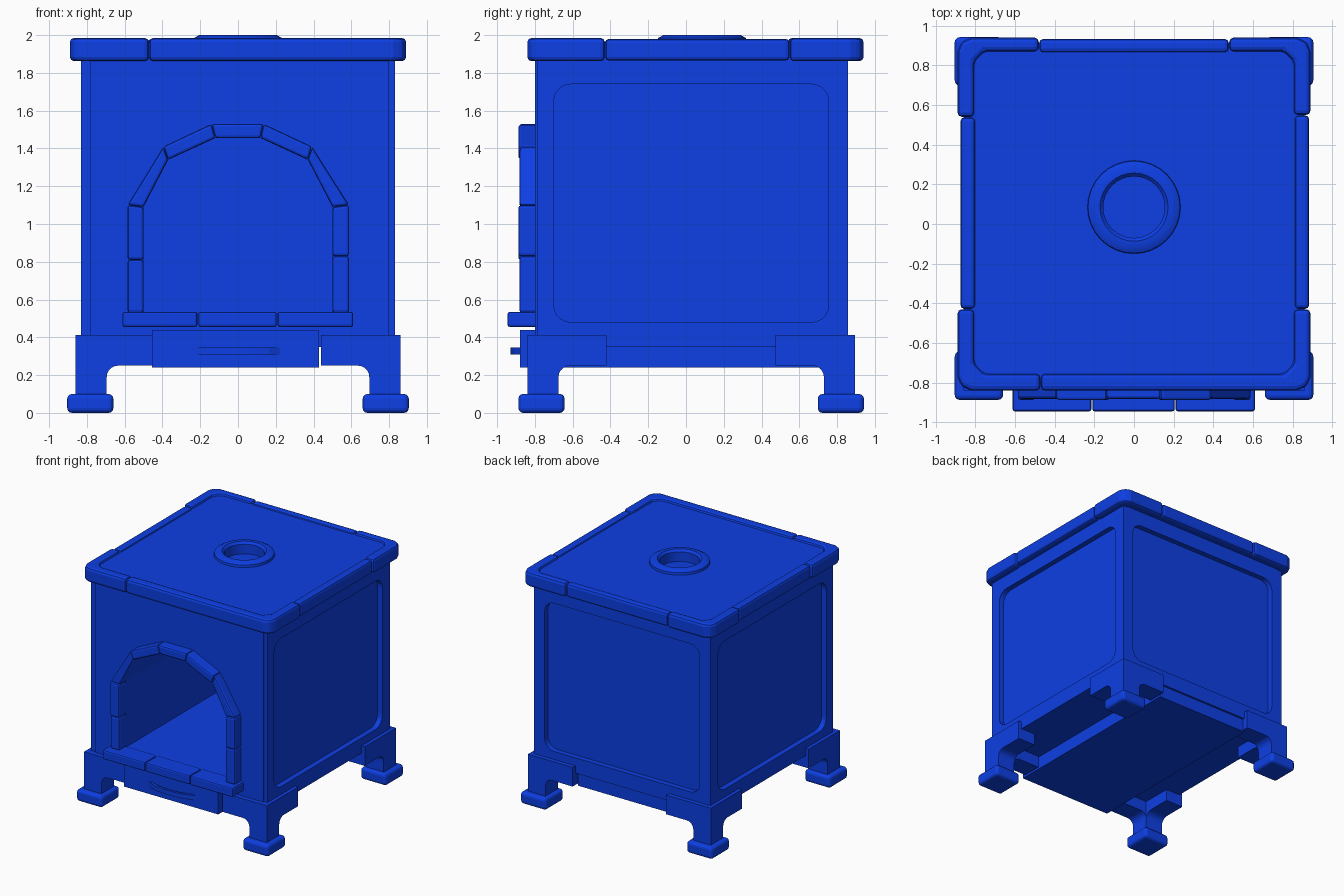
import bpy, bmesh, math
from mathutils import Vector

if "Cube" in bpy.data.objects:
    bpy.data.objects.remove(bpy.data.objects["Cube"])

mat = bpy.data.materials.new("blue_enamel")
mat.diffuse_color = (0.004, 0.05, 0.78, 1)
mat.use_nodes = True
mat.node_tree.nodes["Principled BSDF"].inputs["Base Color"].default_value = mat.diffuse_color


def finish(name, bm, bevel=0.0, segs=2):
    bmesh.ops.recalc_face_normals(bm, faces=bm.faces)
    me = bpy.data.meshes.new(name)
    bm.to_mesh(me)
    bm.free()
    ob = bpy.data.objects.new(name, me)
    bpy.context.collection.objects.link(ob)
    me.materials.append(mat)
    if bevel:
        m = ob.modifiers.new("bevel", 'BEVEL')
        m.width, m.segments, m.limit_method = bevel, segs, 'ANGLE'
    return ob


def prism(name, pts, axis, a, b, bevel=0.0, segs=2):
    """Extrude a 2D outline along an axis from a to b."""
    def place(u, v, w):
        return {'x': (w, u, v), 'y': (u, w, v), 'z': (u, v, w)}[axis]
    bm = bmesh.new()
    face = bm.faces.new([bm.verts.new(place(u, v, a)) for u, v in pts])
    ext = bmesh.ops.extrude_face_region(bm, geom=[face])
    move = Vector(place(0, 0, b - a))
    bmesh.ops.translate(bm, vec=move, verts=[v for v in ext['geom'] if isinstance(v, bmesh.types.BMVert)])
    return finish(name, bm, bevel, segs)


def box(name, x0, x1, y0, y1, z0, z1, bevel=0.0, segs=2):
    return prism(name, [(x0, y0), (x1, y0), (x1, y1), (x0, y1)], 'z', z0, z1, bevel, segs)


def rounded(u0, u1, v0, v1, r, n=5):
    pts = []
    for k, (cu, cv) in enumerate([(u1 - r, v1 - r), (u0 + r, v1 - r), (u0 + r, v0 + r), (u1 - r, v0 + r)]):
        for i in range(n + 1):
            t = (k + i / n) * math.pi / 2
            pts.append((cu + r * math.cos(t), cv + r * math.sin(t)))
    return pts


def circle(cx, cy, r, n=32):
    return [(cx + r * math.cos(i * math.tau / n), cy + r * math.sin(i * math.tau / n)) for i in range(n)]


def cut(ob, cutters):
    for c in cutters:
        m = ob.modifiers.new("cut", 'BOOLEAN')
        m.operation, m.object, m.solver = 'DIFFERENCE', c, 'EXACT'
        c.hide_render = True
        bpy.context.view_layer.update()
        dg = bpy.context.evaluated_depsgraph_get()
        me = bpy.data.meshes.new_from_object(ob.evaluated_get(dg))
        ob.modifiers.clear()
        ob.data = me


# Arch outlines (inner and outer), left to right
inner = [(-.5, .53), (-.5, .81), (-.5, 1.09), (-.37, 1.34), (-.12, 1.455),
         (.12, 1.455), (.37, 1.34), (.5, 1.09), (.5, .83), (.5, .53)]
outer = [(-.585, .53), (-.585, .81), (-.585, 1.1), (-.395, 1.41), (-.14, 1.53),
         (.135, 1.53), (.392, 1.41), (.588, 1.1), (.588, .83), (.588, .53)]

# Body with firebox tunnel and recessed side and back panels
body = box("stove_body", -.83, .83, -.79, .858, .35, 1.9)
front = box("front_plate", -.78, .80, -.80, -.785, .35, 1.9)
tunnel = prism("firebox_cutter", inner, 'y', -1, .68)
d = .045
side = rounded(-.70, .755, .48, 1.74, .09)
cutters = [tunnel,
           prism("right_cutter", side, 'x', .83 - d, 1),
           prism("left_cutter", side, 'x', -1, -.83 + d),
           prism("back_cutter", rounded(-.73, .73, .48, 1.74, .09), 'y', .858 - d, 1)]
cut(body, cutters)
cut(front, [tunnel])

# Arch stones and sill stones
for i in range(len(inner) - 1):
    prism(f"arch_stone_{i}", [inner[i], inner[i + 1], outer[i + 1], outer[i]], 'y',
          -.882 - .006 * (i % 2), -.78, .014)
for i, (a, b) in enumerate([(-.612, -.215), (-.21, .205), (.21, .61)]):
    box(f"sill_stone_{i}", a, b, -.945, -.78, .455, .535, .012)

# Ash drawer and curved handle
box("ash_drawer", -.455, .43, -.88, .84, .24, .44)
arc = [(-.225 + .445 * i / 8, -.88 - .05 * math.sin(math.pi * i / 8) ** .6) for i in range(9)]
back = [(x * .93, min(y + .02, -.87)) for x, y in reversed(arc)]
prism("drawer_handle", arc + back, 'z', .308, .345)

# Corner legs: two bracket arms with a curved underside, and a foot pad
fillet = [(.225 - .06 * math.cos(t), .19 + .06 * math.sin(t))
          for t in [i * math.pi / 10 for i in range(6)]]
profile = [(0, .08), (.165, .08)] + fillet + [(.42, .25), (.42, .413), (0, .413)]
for sx, xn in ((-1, "left"), (1, "right")):
    for sy, yc, yn in ((-1, -.84, "front"), (1, .895, "back")):
        xc = sx * .86
        n = f"{yn}_{xn}"
        prism(n + "_leg_front_arm", [(xc - sx * u, z) for u, z in profile], 'y', yc, yc - sy * .165)
        prism(n + "_leg_side_arm", [(yc - sy * u, z) for u, z in profile], 'x', xc, xc - sx * .165)
        fx, fy = sx * .782, yc - sy * .075
        box(n + "_foot", fx - .122, fx + .122, fy - .122, fy + .122, 0, .1, .025, 3)


# Lid: rim stones around a slightly sunken plate
def rim_corner(name, sx, sy, xe, ye):
    X, Y = sx * .89, (.94 if sy > 0 else -.84)
    ix, iy = sx * .805, (.87 if sy > 0 else -.755)
    pts = [(xe, Y), (X - sx * .07, Y), (X - sx * .02, Y - sy * .02), (X, Y - sy * .07), (X, ye),
           (ix, ye), (ix, iy - sy * .05), (ix - sx * .05, iy), (xe, iy)]
    prism(name, pts, 'z', 1.862, 1.985, .022)


rim_corner("rim_front_left", -1, -1, -.472, -.43)
rim_corner("rim_front_right", 1, -1, -.47, -.43)
rim_corner("rim_back_right", 1, 1, .48, .55)
rim_corner("rim_back_left", -1, 1, -.48, .54)
box("rim_right", .81, .883, -.428, .548, 1.865, 1.98, .02)
box("rim_left", -.875, -.80, -.428, .538, 1.865, 1.98, .02)
box("rim_back", -.478, .478, .865, .933, 1.865, 1.98, .02)
plate = box("lid_plate", -.83, .83, -.79, .89, 1.868, 1.965)

# Flue hole and collar
hole = prism("flue_cutter", circle(0, .085, .157), 'z', 1.9, 2.1)
cut(plate, [hole])
cut(body, [hole])
ring = [(.155, 1.9), (.155, 1.982), (.172, 2.0), (.205, 2.0), (.232, 1.985), (.237, 1.95)]
bm = bmesh.new()
loops = [[bm.verts.new((x, y, z)) for x, y in circle(0, .085, r)] for r, z in ring]
for k in range(len(loops)):
    a, b = loops[k], loops[(k + 1) % len(loops)]
    for i in range(32):
        j = (i + 1) % 32
        bm.faces.new((a[i], a[j], b[j], b[i]))
collar = finish("flue_collar", bm)
bpy.context.view_layer.objects.active = collar
collar.select_set(True)
bpy.ops.object.shade_smooth_by_angle(angle=math.radians(35))

for c in cutters + [hole]:
    bpy.data.objects.remove(c)
